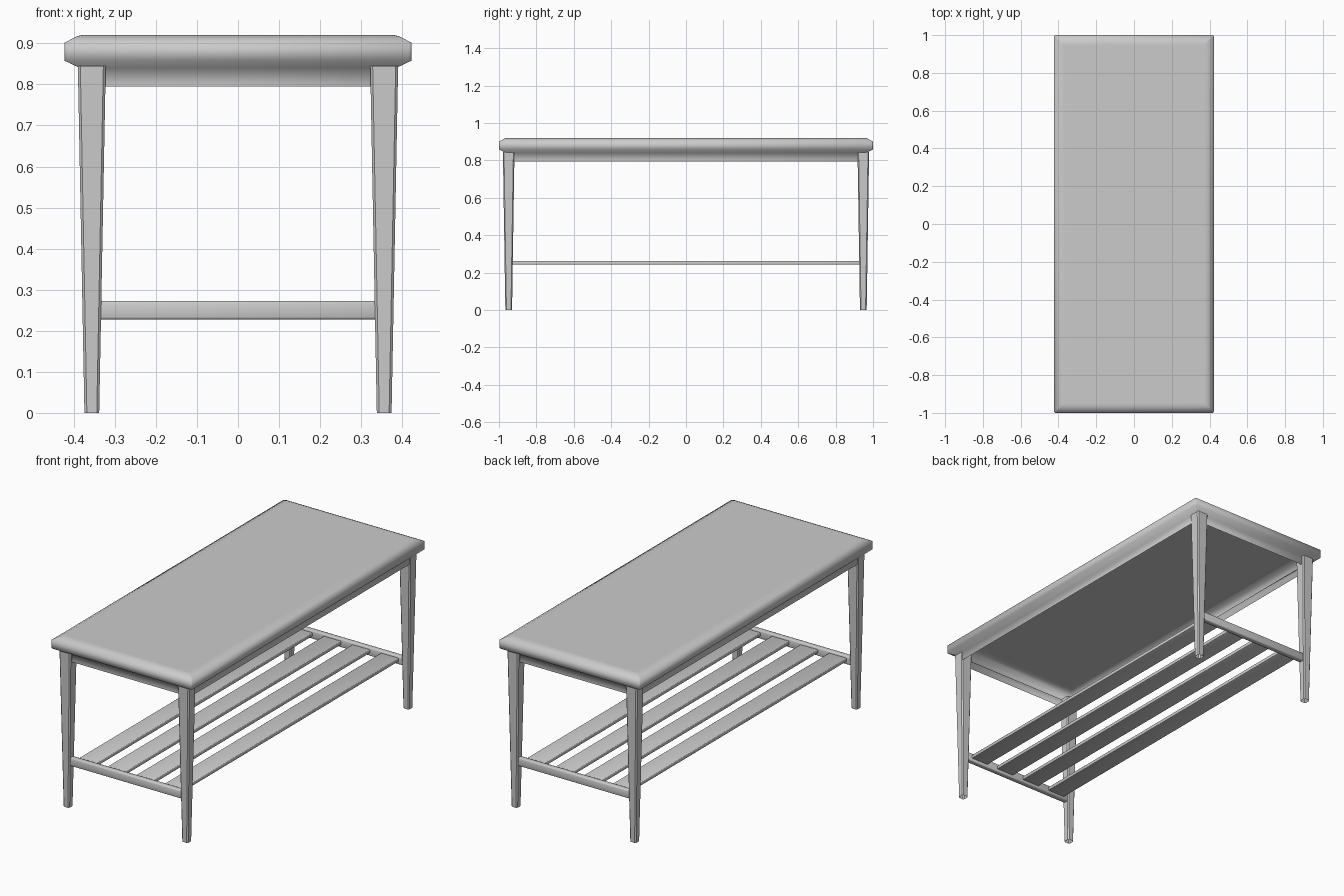
import bpy
import bmesh

cube = bpy.data.objects.get("Cube")
if cube:
    bpy.data.objects.remove(cube, do_unlink=True)

grey = bpy.data.materials.new("plain grey")
grey.use_nodes = True
grey.diffuse_color = (0.6, 0.6, 0.6, 1)
grey.node_tree.nodes["Principled BSDF"].inputs["Base Color"].default_value = (0.6, 0.6, 0.6, 1)


def finish(bm, name, smooth_angle):
    bmesh.ops.recalc_face_normals(bm, faces=bm.faces)
    mesh = bpy.data.meshes.new(name)
    bm.to_mesh(mesh)
    bm.free()
    mesh.materials.append(grey)
    obj = bpy.data.objects.new(name, mesh)
    bpy.context.collection.objects.link(obj)
    bpy.ops.object.select_all(action='DESELECT')
    obj.select_set(True)
    bpy.context.view_layer.objects.active = obj
    bpy.ops.object.shade_smooth_by_angle(angle=smooth_angle)
    return obj


def loft(name, rings, centre=(0, 0), corner=0.01, smooth_angle=0.5):
    """Open-bottomed shell through chamfered rectangles (half x, half y, z)."""
    bm = bmesh.new()
    loops = []
    for hx, hy, z in rings:
        loop = []
        for sx, sy in ((1, 1), (-1, 1), (-1, -1), (1, -1)):
            pair = [(sx * hx, sy * (hy - corner)), (sx * (hx - corner), sy * hy)]
            if sx * sy < 0:
                pair.reverse()
            loop += [bm.verts.new((centre[0] + x, centre[1] + y, z)) for x, y in pair]
        loops.append(loop)
    for a, b in zip(loops, loops[1:]):
        for i in range(len(a)):
            j = (i + 1) % len(a)
            bm.faces.new((a[i], a[j], b[j], b[i]))
    bm.faces.new(loops[-1])
    obj = finish(bm, name, smooth_angle)
    # a single open shell must face outwards, with its cap upwards
    cap = obj.data.polygons[-1]
    if cap.normal.z < 0:
        obj.data.flip_normals()
    return obj


def bar(name, size, centre, bevel):
    bm = bmesh.new()
    bmesh.ops.create_cube(bm, size=1)
    for v in bm.verts:
        v.co = [c * s + o for c, s, o in zip(v.co, size, centre)]
    bmesh.ops.bevel(bm, geom=bm.edges[:], offset=bevel, segments=2,
                    profile=0.5, affect='EDGES')
    return finish(bm, name, 0.9)


# Padded top and apron: one hollow shell (inset from the rim, height)
profile = [(0.038, 0.795), (0.038, 0.84), (0.0, 0.858), (0.0, 0.901),
           (0.03, 0.917), (0.042, 0.92), (0.055, 0.92)]
loft("bench_top", [(0.423 - d, 1 - d, z) for d, z in profile],
     corner=0.006, smooth_angle=1.4)

# Tapered legs
for side, sx in (("left", 1), ("right", -1)):
    for end, sy in (("front", -1), ("back", 1)):
        loft(f"{end}_{side}_leg",
             [(0.018, 0.018, 0), (0.034, 0.031, 0.845)],
             centre=(sx * 0.356, sy * 0.948), corner=0.006)

# End stretchers between the legs
for end, sy in (("front", -1), ("back", 1)):
    bar(f"{end}_stretcher", (0.68, 0.03, 0.045), (0, sy * 0.947, 0.25), 0.006)

# Shelf slats
for i in range(4):
    bar(f"shelf_slat_{i + 1}", (0.105, 1.87, 0.019),
        ((i - 1.5) * 0.172, 0, 0.2525), 0.003)
